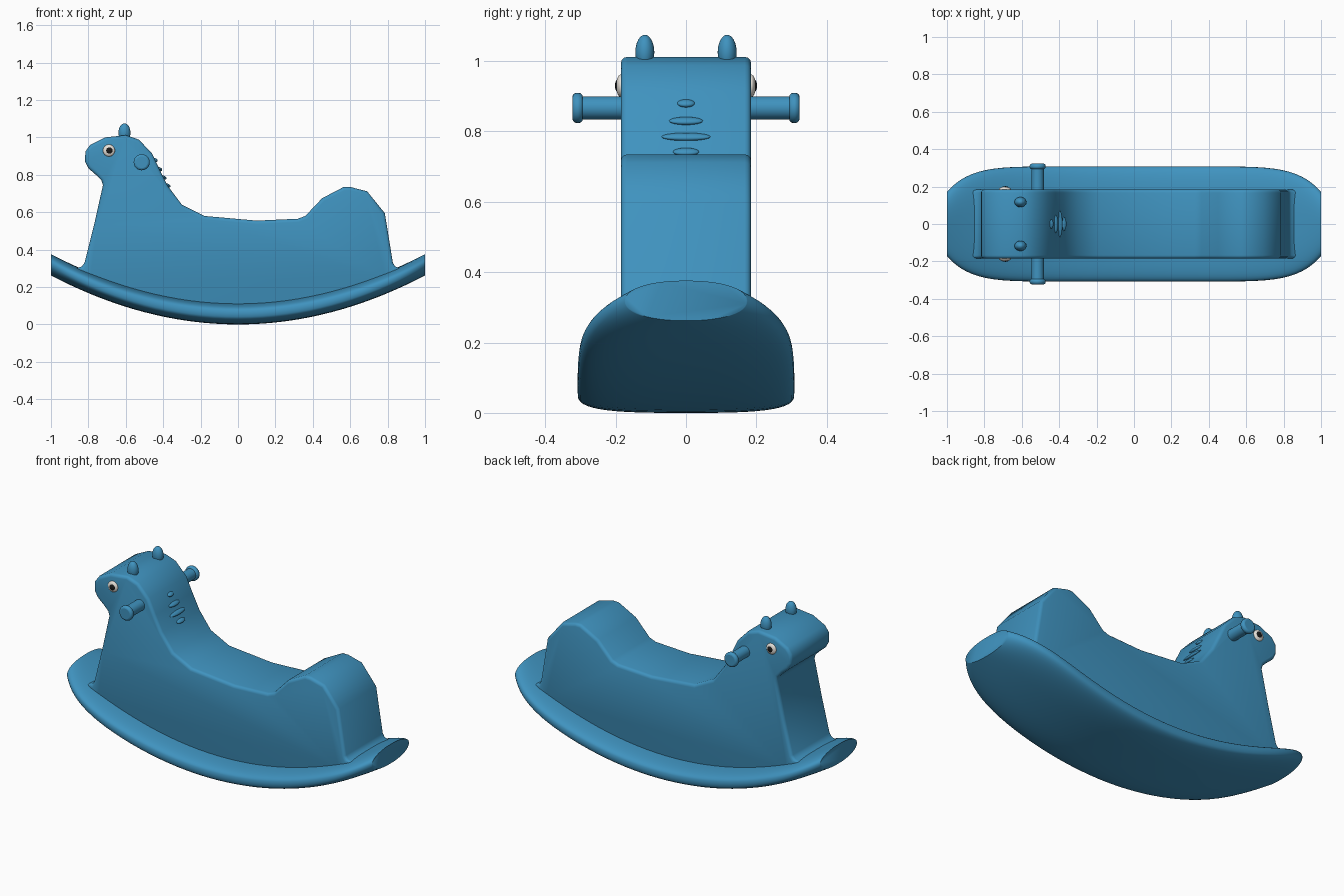
import bpy, bmesh, math

if "Cube" in bpy.data.objects:
    bpy.data.objects.remove(bpy.data.objects["Cube"])

def material(name, rgb):
    m = bpy.data.materials.new(name)
    m.diffuse_color = (*rgb, 1)
    m.use_nodes = True
    m.node_tree.nodes["Principled BSDF"].inputs["Base Color"].default_value = m.diffuse_color
    return m

BLUE = material("blue_plastic", (0.05, 0.29, 0.52))
WHITE = material("eye_white", (0.8, 0.76, 0.7))
BLACK = material("eye_black", (0.01, 0.01, 0.01))

def finish(ob, name, mat, angle=40):
    ob.name = name
    ob.data.materials.append(mat)
    bpy.ops.object.select_all(action='DESELECT')
    bpy.context.view_layer.objects.active = ob
    ob.select_set(True)
    bpy.ops.object.shade_smooth_by_angle(angle=math.radians(angle))
    return ob

def from_bmesh(bm, name):
    bmesh.ops.recalc_face_normals(bm, faces=bm.faces)
    me = bpy.data.meshes.new(name)
    bm.to_mesh(me)
    bm.free()
    ob = bpy.data.objects.new(name, me)
    bpy.context.collection.objects.link(ob)
    return ob

def ellipsoid(name, loc, size, mat, tilt=0):
    bpy.ops.mesh.primitive_uv_sphere_add(segments=24, ring_count=12, location=loc,
                                         rotation=(0, tilt, 0))
    ob = bpy.context.object
    ob.scale = size
    return finish(ob, name, mat, 60)

def y_cylinder(name, loc, radius, length, mat, bevel=0):
    bpy.ops.mesh.primitive_cylinder_add(vertices=24, radius=radius, depth=length,
                                        location=loc, rotation=(math.pi / 2, 0, 0))
    ob = bpy.context.object
    if bevel:
        b = ob.modifiers.new("round", 'BEVEL')
        b.width, b.segments, b.limit_method = bevel, 3, 'ANGLE'
    return finish(ob, name, mat)

def sag(x):
    return 0.262 * x * x

# Rocker base: superellipse sections lofted along a curved line
bm = bmesh.new()
STEPS, RING = 48, 48
rings = []
for i in range(STEPS + 1):
    x = -math.cos(math.pi * i / STEPS)
    w = 0.308 * (1 - 0.44 * abs(x) ** 8.3)
    e = 2 / (3.2 - 1.0 * abs(x) ** 4)
    ring = []
    for j in range(RING):
        a = 2 * math.pi * j / RING
        c, s = math.cos(a), math.sin(a)
        y = w * math.copysign(abs(c) ** e, c)
        z = 0.057 + 0.057 * math.copysign(abs(s) ** e, s)
        ring.append(bm.verts.new((x, y, sag(x) + z)))
    rings.append(ring)
for r0, r1 in zip(rings, rings[1:]):
    for j in range(RING):
        k = (j + 1) % RING
        bm.faces.new((r0[j], r0[k], r1[k], r1[j]))
bm.faces.new(rings[0])
bm.faces.new(rings[-1])
finish(from_bmesh(bm, "rocker_base"), "rocker_base", BLUE, 50)

# Body: side profile of head, seat and rump, extruded and edge-rounded
profile = [(-0.865, 0.30), (-0.835, 0.31), (-0.82, 0.33), (-0.77, 0.53), (-0.722, 0.745),
           (-0.73, 0.77), (-0.76, 0.80), (-0.80, 0.835), (-0.818, 0.87), (-0.816, 0.925),
           (-0.79, 0.96), (-0.71, 1.0), (-0.60, 1.012), (-0.53, 0.988), (-0.46, 0.915),
           (-0.42, 0.83), (-0.375, 0.74), (-0.30, 0.64), (-0.18, 0.58), (0.10, 0.555),
           (0.32, 0.565), (0.36, 0.58), (0.45, 0.675), (0.565, 0.735), (0.60, 0.735),
           (0.69, 0.712), (0.785, 0.595), (0.828, 0.33), (0.84, 0.31), (0.87, 0.30)]
profile += [(x / 10, sag(x / 10) + 0.06) for x in range(8, -9, -2)]
HALF = 0.185
bm = bmesh.new()
cap = bm.faces.new([bm.verts.new((x, -HALF, z)) for x, z in profile])
ext = bmesh.ops.extrude_face_region(bm, geom=[cap])
for v in ext["geom"]:
    if isinstance(v, bmesh.types.BMVert):
        v.co.y = HALF
rims = [e for e in bm.edges if abs(e.verts[0].co.y - e.verts[1].co.y) < 1e-6]
if not any(f is cap for f in bm.faces):
    bm.faces.new([v for v in bm.verts if v.co.y < 0])
bmesh.ops.recalc_face_normals(bm, faces=bm.faces)
bmesh.ops.bevel(bm, geom=rims, offset=0.018, segments=3, profile=0.5, affect='EDGES')
finish(from_bmesh(bm, "body"), "body", BLUE)

# Paired ears, handles and eyes
for side, s in (("left", 1), ("right", -1)):
    ellipsoid(f"ear_{side}", (-0.607, s * 0.117, 1.025), (0.032, 0.027, 0.05), BLUE)
    y_cylinder(f"handle_{side}", (-0.515, s * 0.23, 0.867), 0.033, 0.14, BLUE)
    y_cylinder(f"handle_cap_{side}", (-0.515, s * 0.308, 0.867), 0.043, 0.03, BLUE, 0.012)
    ellipsoid(f"eye_{side}", (-0.69, s * 0.185, 0.93), (0.032, 0.014, 0.032), WHITE)
    ellipsoid(f"pupil_{side}", (-0.688, s * 0.193, 0.93), (0.019, 0.009, 0.019), BLACK)

# Mane: small ridges down the back of the neck
for i, (x, z, w) in enumerate([(-0.445, 0.88, 0.025), (-0.42, 0.83, 0.048),
                               (-0.397, 0.785, 0.07), (-0.376, 0.742, 0.037)]):
    ellipsoid(f"mane_ridge_{i + 1}", (x, 0, z), (0.016, w, 0.010), BLUE, 0.45)
